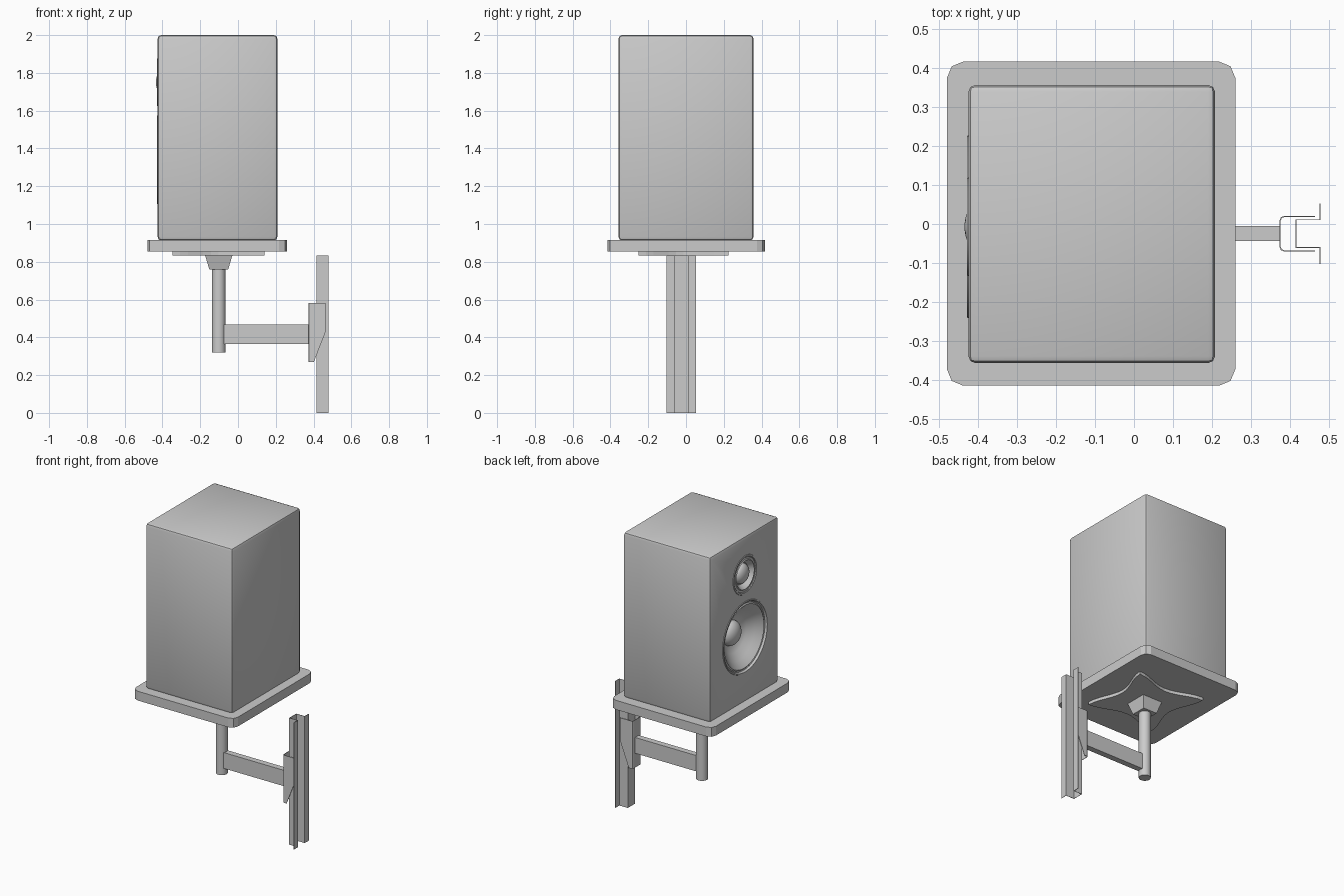
import bpy, bmesh, math
from mathutils import Vector, Matrix

if "Cube" in bpy.data.objects:
    bpy.data.objects.remove(bpy.data.objects["Cube"])

FACE_X = -0.425    # plane of the speaker baffle
DRIVER_Y = -0.007


def finish(bm, name, smooth=None):
    bmesh.ops.remove_doubles(bm, verts=bm.verts, dist=1e-5)
    bmesh.ops.recalc_face_normals(bm, faces=bm.faces)
    me = bpy.data.meshes.new(name)
    bm.to_mesh(me)
    bm.free()
    ob = bpy.data.objects.new(name, me)
    bpy.context.collection.objects.link(ob)
    if smooth:
        bpy.ops.object.select_all(action='DESELECT')
        ob.select_set(True)
        bpy.context.view_layer.objects.active = ob
        bpy.ops.object.shade_smooth_by_angle(angle=math.radians(smooth))
    return ob


def box(name, lo, hi, bevel=0, vertical_only=False, smooth=None):
    bm = bmesh.new()
    lo, hi = Vector(lo), Vector(hi)
    bmesh.ops.create_cube(bm, size=1, matrix=Matrix.Translation((lo + hi) / 2) @ Matrix.Diagonal((*(hi - lo), 1)))
    if bevel:
        edges = [e for e in bm.edges if not vertical_only
                 or abs(e.verts[0].co.z - e.verts[1].co.z) > 1e-4]
        bmesh.ops.bevel(bm, geom=edges, offset=bevel, segments=2, profile=0.5, affect='EDGES')
    return finish(bm, name, smooth)


def prism(name, pts, vec):
    bm = bmesh.new()
    f = bm.faces.new([bm.verts.new(p) for p in pts])
    ext = bmesh.ops.extrude_face_region(bm, geom=[f])
    bmesh.ops.translate(bm, vec=vec, verts=[v for v in ext['geom'] if isinstance(v, bmesh.types.BMVert)])
    return finish(bm, name)


def cone(name, r1, r2, z1, z2, xy, seg, turn=0, smooth=None):
    bm = bmesh.new()
    m = Matrix.Translation((*xy, (z1 + z2) / 2)) @ Matrix.Rotation(turn, 4, 'Z')
    bmesh.ops.create_cone(bm, cap_ends=True, segments=seg, radius1=r1, radius2=r2, depth=z2 - z1, matrix=m)
    return finish(bm, name, smooth)


def lathe(name, profile, z):
    # profile of (radius, height out of the baffle), turned about the x axis
    bm = bmesh.new()
    c = Vector((FACE_X, DRIVER_Y, z))
    vs = [bm.verts.new(c + Vector((-h, 0, r))) for r, h in profile]
    es = [bm.edges.new(p) for p in zip(vs, vs[1:])]
    bmesh.ops.spin(bm, geom=vs + es, cent=c, axis=(1, 0, 0), angle=2 * math.pi, steps=48)
    bmesh.ops.remove_doubles(bm, verts=bm.verts, dist=1e-5)
    ob = finish(bm, name, 40)
    return ob


def dome(r, base, tip, n=8):
    return [(r * math.cos(i / n * math.pi / 2), base + (tip - base) * math.sin(i / n * math.pi / 2))
            for i in range(n + 1)]


def sheet(name, pts, z1, z2):
    # thin folded metal, given as an open path in plan
    bm = bmesh.new()
    a = [bm.verts.new((x, y, z1)) for x, y in pts]
    b = [bm.verts.new((x, y, z2)) for x, y in pts]
    for i in range(len(pts) - 1):
        bm.faces.new((a[i], a[i + 1], b[i + 1], b[i]))
    return bm


def thicken(ob):
    s = ob.modifiers.new("thickness", 'SOLIDIFY')
    s.thickness = 0.003
    s.offset = 0


# speaker cabinet with recesses for the drivers
cabinet = box("speaker_cabinet", (FACE_X, -0.357, 0.913), (0.208, 0.357, 2.0), 0.018, smooth=30)
for name, z, r, d in (("woofer_cutter", 1.34, 0.225, 0.14), ("tweeter_cutter", 1.75, 0.112, 0.05)):
    bm = bmesh.new()
    bmesh.ops.create_cone(bm, cap_ends=True, segments=48, radius1=r, radius2=r, depth=2 * d,
                          matrix=Matrix.Translation((FACE_X, DRIVER_Y, z)) @ Matrix.Rotation(math.pi / 2, 4, 'Y'))
    cutter = finish(bm, name)
    cutter.hide_render = True
    cutter.hide_set(True)
    cut = cabinet.modifiers.new(name, 'BOOLEAN')
    cut.operation = 'DIFFERENCE'
    cut.solver = 'EXACT'
    cut.object = cutter

# drivers
lathe("woofer", [(0.235, -0.001), (0.233, 0.003), (0.226, 0.003), (0.22, -0.01), (0.213, -0.012),
                 (0.205, -0.006), (0.196, -0.013), (0.165, -0.045), (0.125, -0.079), (0.085, -0.105)]
      + dome(0.08, -0.105, -0.05), 1.34)
lathe("tweeter", [(0.127, -0.001), (0.125, 0.003), (0.116, 0.003), (0.11, -0.003), (0.098, -0.003),
                  (0.093, 0.002), (0.085, -0.008), (0.07, -0.03)]
      + dome(0.065, -0.03, 0.01), 1.75)

# platform and its mounting plate with curved-in sides
box("platform", (-0.48, -0.415, 0.854), (0.26, 0.417, 0.915), 0.042, True)
plate_c = Vector((-0.103, -0.014, 0.834))
hx, hy, n = 0.244, 0.238, 12
corners = [(-1, -1), (1, -1), (1, 1), (-1, 1)]
outline = []
for k in range(4):
    a, b = Vector(corners[k]), Vector(corners[(k + 1) % 4])
    inward = -(a + b) / 2
    for i in range(n):
        t = i / n
        p = a.lerp(b, t) + inward * 0.26 * math.sin(math.pi * t) ** 2
        outline.append(plate_c + Vector((p.x * hx, p.y * hy, 0)))
prism("mounting_plate", outline, (0, 0, 0.021))

# post with square tapered socket
post = (-0.102, -0.022)
cone("post_socket", 0.05 * math.sqrt(2), 0.0725 * math.sqrt(2), 0.76, 0.835, post, 4, math.pi / 4)
cone("post", 0.036, 0.036, 0.32, 0.77, post, 24, smooth=40)

# horizontal arm
box("arm", (-0.085, -0.044, 0.364), (0.376, -0.005, 0.468))

# folded bracket, trimmed diagonally at the lower back
bm = sheet("bracket", [(0.464, -0.069), (0.385, -0.069), (0.378, -0.066), (0.375, -0.059),
                       (0.375, 0.009), (0.378, 0.016), (0.385, 0.019), (0.464, 0.019)], 0.27, 0.583)
p1, p2 = Vector((0.464, 0, 0.43)), Vector((0.402, 0, 0.27))
d = p2 - p1
bmesh.ops.bisect_plane(bm, geom=bm.verts[:] + bm.edges[:] + bm.faces[:], plane_co=p1,
                       plane_no=(-d.z, 0, d.x), clear_outer=True)
thicken(finish(bm, "bracket"))

# wall rail
rail = [(0.477, -0.103), (0.477, -0.06), (0.416, -0.06), (0.416, 0.011), (0.477, 0.011), (0.477, 0.053)]
thicken(finish(sheet("wall_rail", rail, 0, 0.833), "wall_rail"))
